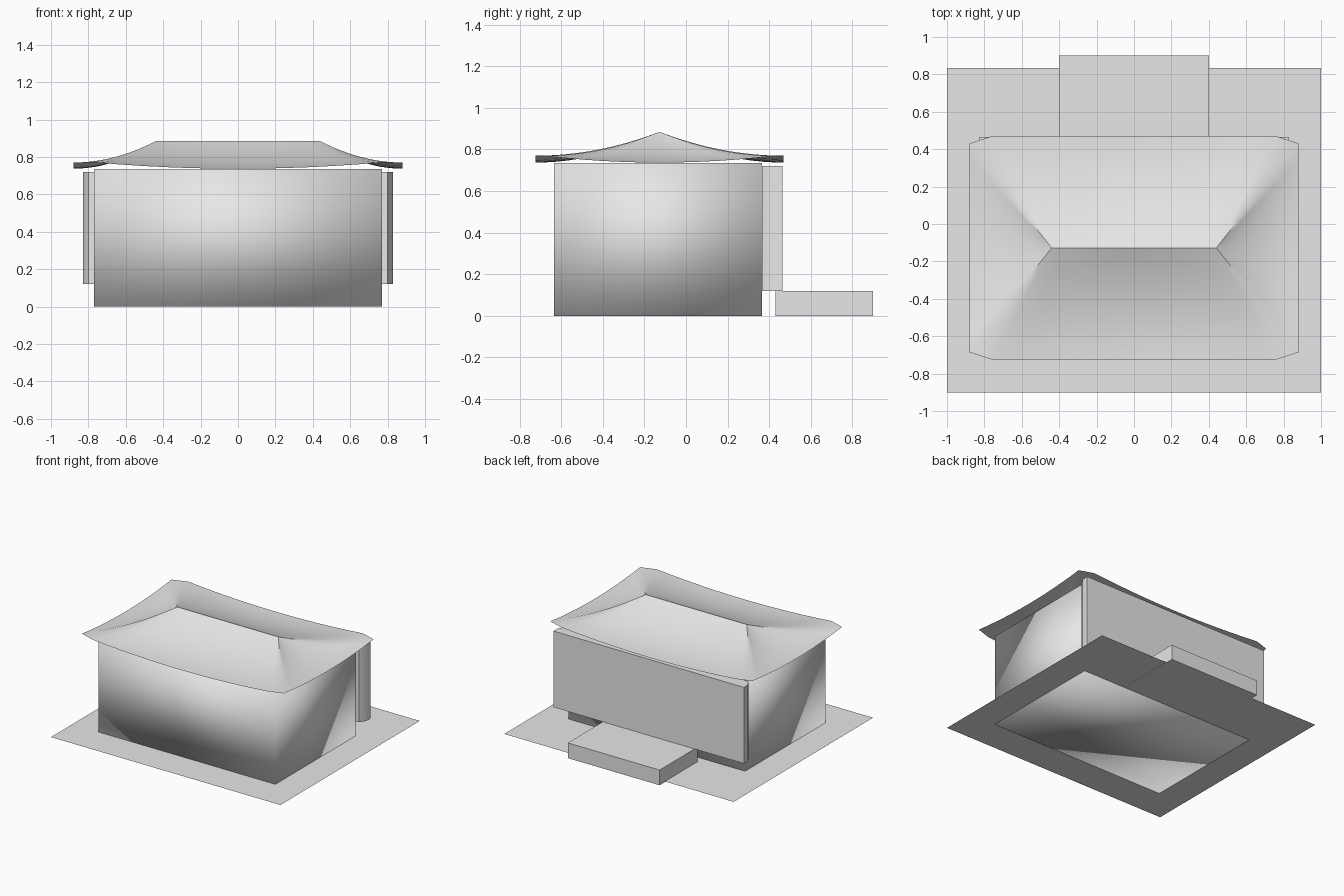
import bpy, bmesh, math

if "Cube" in bpy.data.objects:
    bpy.data.objects.remove(bpy.data.objects["Cube"])

mat = bpy.data.materials.new("light grey")
mat.diffuse_color = (0.8, 0.8, 0.8, 1)
mat.use_nodes = True
mat.node_tree.nodes["Principled BSDF"].inputs["Base Color"].default_value = mat.diffuse_color


def finish(name, bm, smooth_angle=None):
    bmesh.ops.recalc_face_normals(bm, faces=bm.faces)
    me = bpy.data.meshes.new(name)
    bm.to_mesh(me)
    bm.free()
    ob = bpy.data.objects.new(name, me)
    bpy.context.collection.objects.link(ob)
    me.materials.append(mat)
    bpy.ops.object.select_all(action='DESELECT')
    ob.select_set(True)
    bpy.context.view_layer.objects.active = ob
    if smooth_angle is not None:
        if smooth_angle >= 180:
            bpy.ops.object.shade_smooth()
        else:
            bpy.ops.object.shade_smooth_by_angle(angle=math.radians(smooth_angle))
    return ob


def prism(name, outline, z0, z1, smooth_angle=None):
    """Extrude a plan outline from z0 up to z1."""
    bm = bmesh.new()
    lo = [bm.verts.new((x, y, z0)) for x, y in outline]
    hi = [bm.verts.new((x, y, z1)) for x, y in outline]
    bm.faces.new(lo[::-1])
    bm.faces.new(hi)
    n = len(outline)
    for i in range(n):
        j = (i + 1) % n
        bm.faces.new((lo[i], lo[j], hi[j], hi[i]))
    return finish(name, bm, smooth_angle)


def rect(x, y0, y1):
    return [(-x, y0), (x, y0), (x, y1), (-x, y1)]


# thin ground sheet
bm = bmesh.new()
bm.faces.new([bm.verts.new((x, y, 0.005)) for x, y in rect(1.0, -0.9, 0.835)])
finish("ground_sheet", bm)

# main walls, softly shaded box
prism("walls", rect(0.77, -0.635, 0.365), 0.0, 0.735, 180)

# raised panel on the back, with chamfered inner corners
prism("back_panel", [(-0.80, 0.365), (0.80, 0.365), (0.83, 0.415), (0.83, 0.465),
                     (-0.83, 0.465), (-0.83, 0.415)], 0.12, 0.72, 40)

# entrance step
prism("step", rect(0.40, 0.43, 0.90), 0.0, 0.12)

# curved hip roof: rings shrink from a clipped-corner eave to the ridge
CY, RX, TOP = -0.1275, 0.44, 0.885
EX, EY = 0.88, 0.5975
CX, CYC = 0.76, 0.558      # where the corner clips start
N, RINGS = 12, 12


def side(a, b, ra, rb, curl):
    """Points along one eave edge, each paired with its ridge x."""
    pts = []
    for i in range(N):
        f = i / N
        z = 0.737 + 0.033 * (2 * f - 1) ** 2 if curl else 0.77
        pts.append((a[0] + (b[0] - a[0]) * f, a[1] + (b[1] - a[1]) * f, z,
                    ra + (rb - ra) * f))
        if not curl:
            break
    return pts


eave = []
eave += side((-CX, -EY), (CX, -EY), -RX, RX, True)
eave += side((CX, -EY), (EX, -CYC), RX, RX, False)
eave += side((EX, -CYC), (EX, CYC), RX, RX, True)
eave += side((EX, CYC), (CX, EY), RX, RX, False)
eave += side((CX, EY), (-CX, EY), RX, -RX, True)
eave += side((-CX, EY), (-EX, CYC), -RX, -RX, False)
eave += side((-EX, CYC), (-EX, -CYC), -RX, -RX, True)
eave += side((-EX, -CYC), (-CX, -EY), -RX, -RX, False)

bm = bmesh.new()
rings = []
for r in range(RINGS + 1):
    t = r / RINGS
    rings.append([bm.verts.new((rx + (x - rx) * t, CY + y * t,
                                z + (TOP - z) * (1 - t) ** 2))
                  for x, y, z, rx in eave])
m = len(eave)
for r in range(RINGS):
    for i in range(m):
        j = (i + 1) % m
        bm.faces.new((rings[r][i], rings[r + 1][i], rings[r + 1][j], rings[r][j]))
# merge the inner ring into a single ridge line
bmesh.ops.remove_doubles(bm, verts=bm.verts, dist=0.0005)
bmesh.ops.dissolve_degenerate(bm, edges=bm.edges, dist=0.0001)
roof = finish("roof", bm, 35)
# keep the sheet facing upward
if sum(p.normal.z for p in roof.data.polygons) < 0:
    roof.data.flip_normals()
